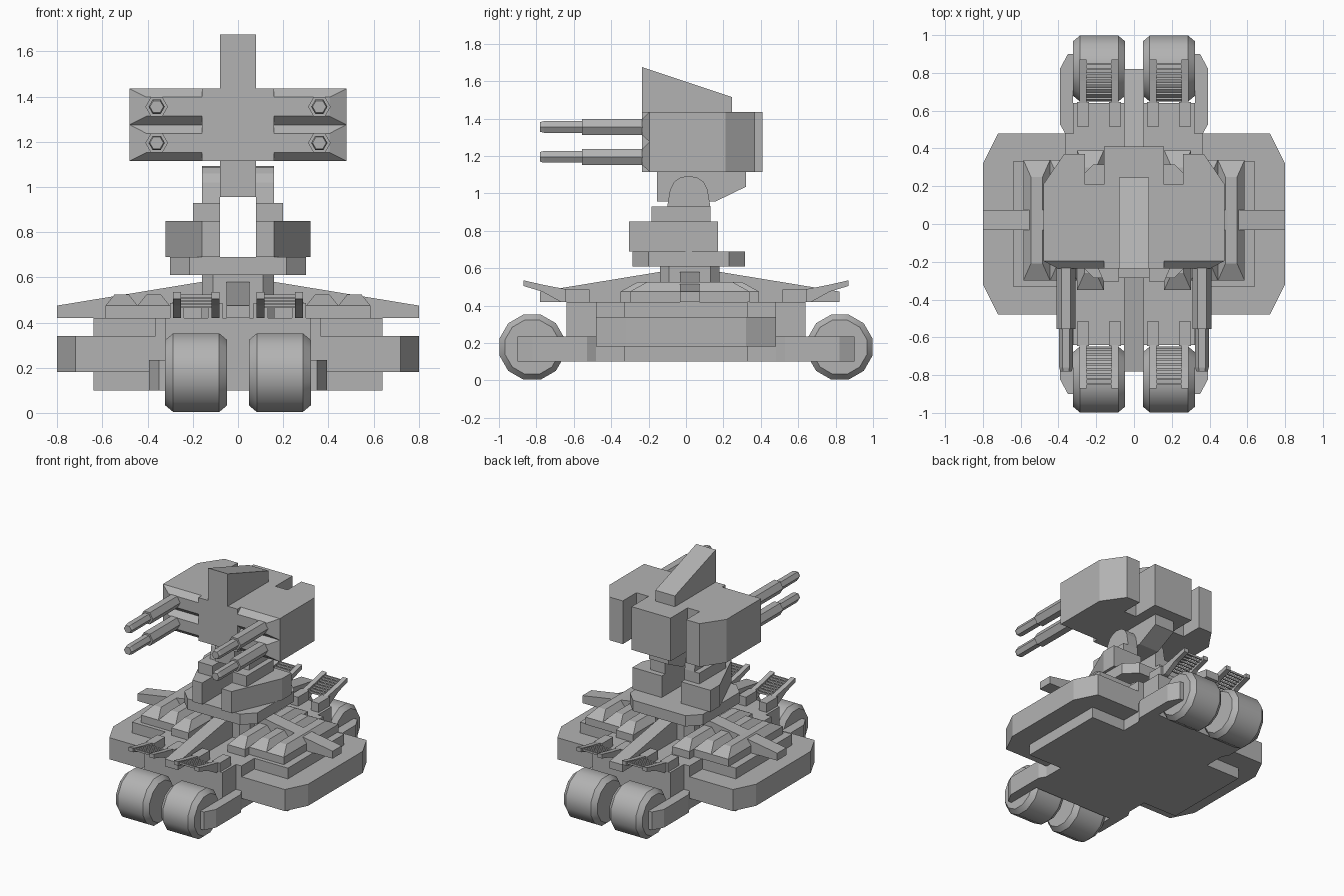
import bpy, bmesh, math
from mathutils import Matrix, Vector

cube = bpy.data.objects.get("Cube")
if cube:
    bpy.data.objects.remove(cube, do_unlink=True)

GREY = (0.45, 0.45, 0.45, 1.0)
mat = bpy.data.materials.new("plain grey")
mat.use_nodes = True
mat.diffuse_color = GREY
mat.node_tree.nodes["Principled BSDF"].inputs["Base Color"].default_value = GREY

SIDES = (("left", 1), ("right", -1))
ENDS = (("front", -1), ("back", 1))
YC = 0.02  # centre line of the upper deck fittings


def finish(name, bm):
    bmesh.ops.recalc_face_normals(bm, faces=bm.faces)
    me = bpy.data.meshes.new(name)
    bm.to_mesh(me)
    bm.free()
    me.materials.append(mat)
    ob = bpy.data.objects.new(name, me)
    bpy.context.collection.objects.link(ob)
    return ob


def loft(name, rings):
    """Skin a list of equal point rings and cap both ends."""
    bm = bmesh.new()
    loops = [[bm.verts.new(p) for p in ring] for ring in rings]
    n = len(loops[0])
    for a, b in zip(loops, loops[1:]):
        for i in range(n):
            j = (i + 1) % n
            bm.faces.new((a[i], a[j], b[j], b[i]))
    bm.faces.new(loops[0])
    bm.faces.new(loops[-1])
    return finish(name, bm)


def prism(name, profile, axis, lo, hi):
    """Extrude a 2D profile along x, y or z."""
    place = {"x": lambda p, d: (d, p[0], p[1]),
             "y": lambda p, d: (p[0], d, p[1]),
             "z": lambda p, d: (p[0], p[1], d)}[axis]
    return loft(name, [[place(p, d) for p in profile] for d in (lo, hi)])


def rect(x0, x1, y0, y1):
    return [(x0, y0), (x1, y0), (x1, y1), (x0, y1)]


def box(name, x0, x1, y0, y1, z0, z1):
    return prism(name, rect(x0, x1, y0, y1), "z", z0, z1)


def octagon(x, y, c, yc=0.0):
    """Rectangle of half sizes x, y with corners cut by c."""
    return [(px, py + yc) for px, py in (
        (x, c - y), (x, y - c), (x - c, y), (c - x, y),
        (-x, y - c), (-x, c - y), (c - x, -y), (x - c, -y))]


def lathe(name, axis, centre, steps, sides, turn=0.0):
    """Stack regular rings (distance, radius) along x or y."""
    rings = []
    for d, r in steps:
        ring = []
        for i in range(sides):
            a = 2 * math.pi * i / sides + turn
            u, v = r * math.cos(a), r * math.sin(a)
            ring.append((d, centre[0] + u, centre[1] + v) if axis == "x"
                        else (centre[0] + u, d, centre[1] + v))
        rings.append(ring)
    return loft(name, rings)


# Hull
box("hull", -0.32, 0.32, -0.64, 0.64, 0.10, 0.42)
box("hull_waist", -0.365, 0.365, -0.48, 0.48, 0.10, 0.42)
box("hull_cross", -0.64, 0.64, -0.33, 0.33, 0.10, 0.42)

for side, s in SIDES:
    # Side armour with cut outer corners
    pod = [(0.36, -0.48), (0.72, -0.48), (0.80, -0.32),
           (0.80, 0.32), (0.72, 0.48), (0.36, 0.48)]
    prism(side + "_side_armour", [(s * x, y) for x, y in pod], "z", 0.18, 0.34)

    # Engine deck and its ridges
    x0, x1 = sorted((s * 0.16, s * 0.585))
    box(side + "_engine_deck", x0, x1, YC - 0.32, YC + 0.32, 0.42, 0.475)
    for i in range(3):
        a = 0.16 + i * 0.142
        half = 0.32 if i else 0.37
        rings = [[(s * x, y, z) for x, y in rect(a + g, a + 0.142 - g,
                                                 YC - half + e, YC + half - e)]
                 for g, e, z in ((0, 0, 0.42), (0, 0, 0.475), (0.04, 0.09, 0.525))]
        loft(f"{side}_engine_ridge_{i + 1}", rings)

    for end, e in ENDS:
        # Wheel with bevelled rims
        lathe(f"{end}_{side}_wheel", "x", (e * 0.823, 0.178),
              [(s * 0.048, 0.150), (s * 0.083, 0.180), (s * 0.287, 0.180),
               (s * 0.322, 0.150)], 12, math.pi / 12)
        # Fender arm beside the wheel
        arm = [(0.30, 0.46), (0.365, 0.48), (0.393, 0.53),
               (0.393, 0.82), (0.35, 0.90), (0.322, 0.90), (0.322, 0.64), (0.30, 0.64)]
        prism(f"{end}_{side}_fender", [(s * x, e * y) for x, y in arm],
              "z", 0.10, 0.235)
        # Boarding rack: two bent rails with rungs between
        rail = [(0.52, 0.42), (0.67, 0.42), (0.77, 0.475), (0.87, 0.505),
                (0.87, 0.535), (0.76, 0.51), (0.64, 0.487), (0.52, 0.487)]
        for tag, x in (("inner", 0.10), ("outer", 0.27)):
            prism(f"{end}_{side}_{tag}_rail", [(e * y, z) for y, z in rail],
                  "x", s * x - 0.018, s * x + 0.018)
            box(f"{end}_{side}_{tag}_rail_foot", s * x - 0.032, s * x + 0.032,
                *sorted((e * 0.515, e * 0.645)), 0.42, 0.487)
        for i in range(8):
            y = 0.665 + i * 0.026
            z = 0.47 + (y - 0.665) * 0.25
            box(f"{end}_{side}_rung_{i + 1}", *sorted((s * 0.10, s * 0.27)),
                e * y - 0.006, e * y + 0.006, z - 0.006, z + 0.008)

# Crossed support struts and hub
prism("cross_strut", [(-0.80, 0.42), (0.80, 0.42), (0.80, 0.475), (0.16, 0.58),
                      (-0.16, 0.58), (-0.80, 0.475)], "y", YC - 0.053, YC + 0.053)
prism("long_strut", [(YC - 0.80, 0.42), (YC + 0.80, 0.42), (YC + 0.80, 0.475),
                     (YC + 0.16, 0.58), (YC - 0.16, 0.58), (YC - 0.80, 0.475)],
      "x", -0.052, 0.052)
prism("hub", octagon(0.16, 0.16, 0.05, YC), "z", 0.40, 0.61)

# Turntable and gun yoke
prism("turntable", octagon(0.30, 0.30, 0.085, 0.015), "z", 0.61, 0.69)
for side, s in SIDES:
    wedge = [(0.08, -0.305), (0.16, -0.305), (0.32, 0.06), (0.32, 0.17), (0.08, 0.17)]
    prism(side + "_yoke_shoulder", [(s * x, y) for x, y in wedge], "z", 0.69, 0.85)
    x0, x1 = sorted((s * 0.08, s * 0.20))
    box(side + "_yoke_block", x0, x1, -0.185, 0.13, 0.69, 0.93)
    x0, x1 = sorted((s * 0.08, s * 0.16))
    prism(side + "_yoke_arm", [(-0.10, 0.93), (-0.085, 1.02), (-0.065, 1.06),
                               (-0.03, 1.085), (0.01, 1.093), (0.06, 1.085),
                               (0.095, 1.06), (0.115, 1.02), (0.13, 0.93)],
          "x", x0, x1)

# Turret neck, body and top fin
prism("turret_neck", [(-0.155, 0.955), (0.155, 0.955), (0.32, 1.035),
                      (0.32, 1.13), (-0.155, 1.13)], "x", -0.08, 0.08)
half = [(0.16, -0.235), (0.16, -0.195), (0.48, -0.195), (0.48, 0.21), (0.37, 0.37),
        (0.26, 0.37), (0.26, 0.21), (0.16, 0.21), (0.16, 0.41)]
prism("turret_body", half + [(-x, y) for x, y in reversed(half)], "z", 1.115, 1.435)
prism("turret_fin", [(-0.235, 1.43), (0.245, 1.43), (0.245, 1.515), (-0.235, 1.675)],
      "x", -0.08, 0.08)

# Gun mounts and stepped six-sided barrels
for side, s in SIDES:
    for row, z in (("upper", 1.355), ("lower", 1.195)):
        rings = [[(s * x, y, h) for x, h in rect(0.16, x1, z - dz, z + dz)]
                 for y, x1, dz in ((-0.195, 0.48, 0.08), (-0.235, 0.405, 0.042))]
        loft(f"{side}_{row}_gun_mount", rings)
        lathe(f"{side}_{row}_barrel", "y", (s * 0.36, z),
              [(-0.22, 0.05), (-0.555, 0.05), (-0.555, 0.036), (-0.76, 0.036),
               (-0.78, 0.03)], 6)

# Smooth only the gentle wheel treads
bpy.ops.object.select_all(action="DESELECT")
for ob in bpy.context.scene.objects:
    if ob.name.endswith("_wheel"):
        ob.select_set(True)
        bpy.context.view_layer.objects.active = ob
bpy.ops.object.shade_smooth_by_angle(angle=math.radians(32))
